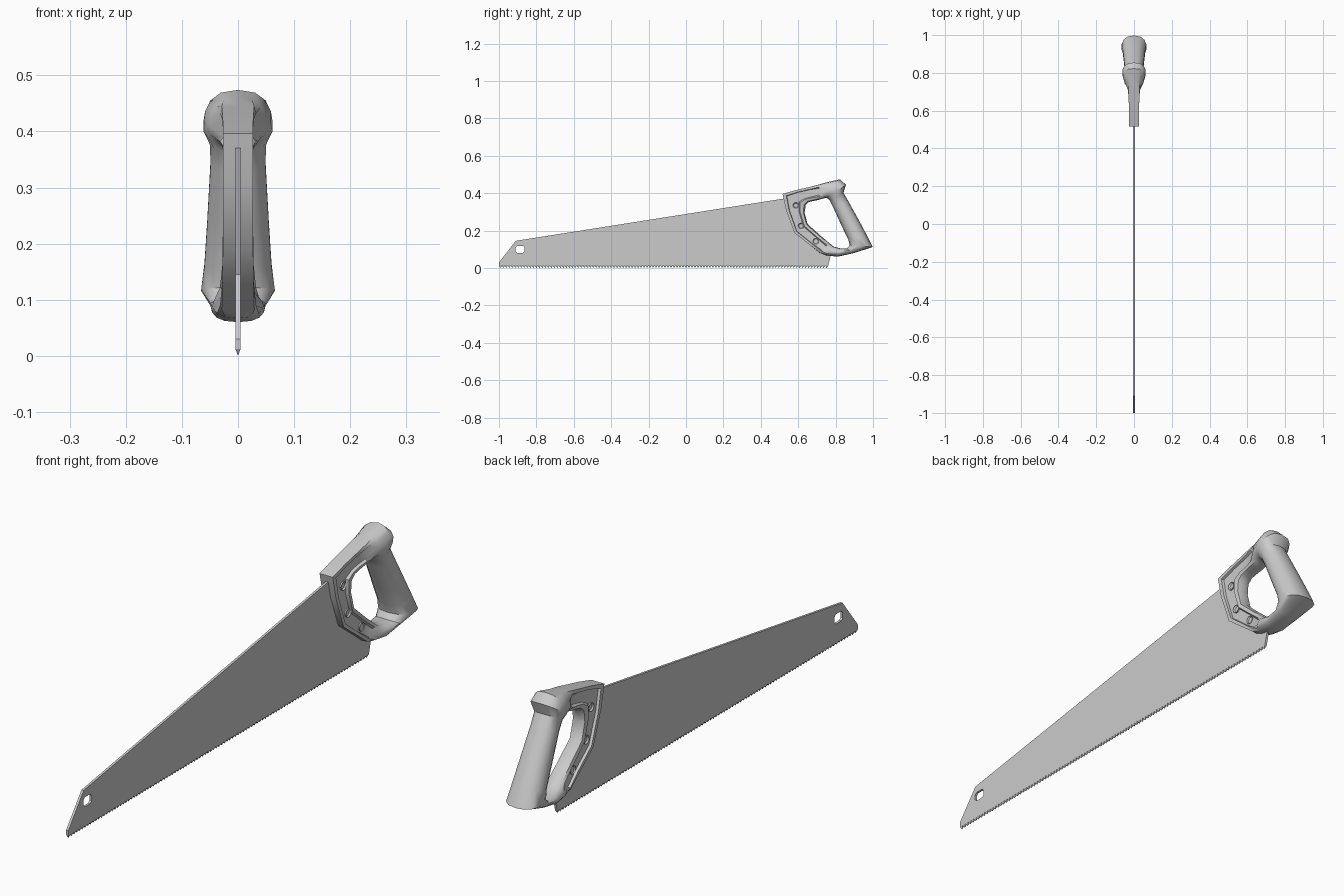
import bpy, bmesh, math
from mathutils import Matrix, Vector

cube = bpy.data.objects.get("Cube")
if cube:
    bpy.data.objects.remove(cube, do_unlink=True)

grey = bpy.data.materials.new("plain grey")
grey.use_nodes = True
COLOUR = (0.6, 0.6, 0.6, 1)
grey.diffuse_color = COLOUR
grey.node_tree.nodes["Principled BSDF"].inputs["Base Color"].default_value = COLOUR


def finish(name, bm, smooth=None):
    """Turn a bmesh into a named object with the shared material."""
    bmesh.ops.recalc_face_normals(bm, faces=bm.faces)
    mesh = bpy.data.meshes.new(name)
    bm.to_mesh(mesh)
    bm.free()
    mesh.materials.append(grey)
    obj = bpy.data.objects.new(name, mesh)
    bpy.context.collection.objects.link(obj)
    if smooth:
        bpy.ops.object.select_all(action='DESELECT')
        obj.select_set(True)
        bpy.context.view_layer.objects.active = obj
        bpy.ops.object.shade_smooth_by_angle(angle=math.radians(smooth))
    return obj


def plate(outline, half):
    """Extrude a y-z outline to both sides of x = 0."""
    bm = bmesh.new()
    face = bm.faces.new([bm.verts.new((-half, y, z)) for y, z in outline])
    out = bmesh.ops.extrude_face_region(bm, geom=[face])
    moved = [v for v in out["geom"] if isinstance(v, bmesh.types.BMVert)]
    bmesh.ops.translate(bm, verts=moved, vec=(2 * half, 0, 0))
    return bm


# Blade with a hanging hole near the toe
HALF = 0.0045
blade = finish("blade", plate([(-1, 0.012), (-1, 0.03), (-0.91, 0.145), (0.53, 0.372),
                               (0.59, 0.36), (0.62, 0.22), (0.75, 0.1), (0.772, 0.06),
                               (0.76, 0.012)], HALF))
hole = [(-0.887 + dy, 0.099 + dz) for dy, dz in
        [(-0.024, -0.01), (-0.016, -0.018), (0.016, -0.018), (0.024, -0.01),
         (0.024, 0.01), (0.016, 0.018), (-0.016, 0.018), (-0.024, 0.01)]]
cutter = finish("hole_cutter", plate(hole, 0.05))
cutter.hide_render = True
cutter.hide_set(True)
cut = blade.modifiers.new("hanging hole", 'BOOLEAN')
cut.object = cutter
cut.solver = 'EXACT'
bpy.context.view_layer.objects.active = blade
bpy.ops.object.modifier_apply(modifier=cut.name)
bpy.data.objects.remove(cutter, do_unlink=True)

# Row of pointed teeth along the lower edge
bm = bmesh.new()
COUNT = 110
pitch = 1.76 / COUNT
for i in range(COUNT):
    y = -1 + i * pitch
    base = [bm.verts.new((x, yy, 0.012)) for x, yy in
            [(-HALF, y), (HALF, y), (HALF, y + pitch), (-HALF, y + pitch)]]
    tip = bm.verts.new((0, y + pitch / 2, 0))
    bm.faces.new(base)
    for j in range(4):
        bm.faces.new((base[j], base[(j + 1) % 4], tip))
finish("teeth", bm)

# Handle: rings around the hand opening, each
# (outer y, outer z, inner y, inner z, half width, share of panel section)
STATIONS = [
    (0.76, 0.46, 0.735, 0.372, 0.05, 0),
    (0.71, 0.446, 0.71, 0.364, 0.034, 0.7),
    (0.66, 0.433, 0.68, 0.358, 0.028, 1),
    (0.59, 0.417, 0.655, 0.352, 0.027, 1),
    (0.516, 0.396, 0.64, 0.335, 0.027, 1),
    (0.535, 0.31, 0.634, 0.295, 0.027, 1),
    (0.58, 0.187, 0.65, 0.235, 0.027, 1),
    (0.66, 0.125, 0.72, 0.172, 0.028, 1),
    (0.715, 0.081, 0.765, 0.134, 0.034, 0.7),
    (0.75, 0.067, 0.79, 0.114, 0.045, 0),
    (0.81, 0.06, 0.825, 0.105, 0.047, 0),
    (0.9, 0.08, 0.86, 0.103, 0.05, 0),
    (0.998, 0.112, 0.875, 0.122, 0.067, 0),
    (0.967, 0.175, 0.868, 0.15, 0.061, 0),
    (0.927, 0.25, 0.832, 0.225, 0.056, 0),
    (0.866, 0.36, 0.785, 0.328, 0.05, 0),
    (0.842, 0.402, 0.769, 0.36, 0.051, 0),
    (0.855, 0.445, 0.757, 0.372, 0.063, 0),
    (0.823, 0.474, 0.748, 0.374, 0.06, 0),
]
# Panel section: square rim, sunken panel, rounded bar at the opening
PANEL = [(0, 0), (0, 1), (0.16, 1), (0.19, 0.65), (0.7, 0.65), (0.76, 1), (0.93, 0.9), (1, 0)]
N = len(PANEL) - 1


def ring(bm, oy, oz, iy, iz, half, share):
    pts = []
    for i, (pt, pw) in enumerate(PANEL):
        a = math.pi * i / N
        t = (1 - math.cos(a)) / 2 * (1 - share) + pt * share
        w = max(0, math.sin(a)) ** 0.8 * (1 - share) + pw * share
        pts.append((half * w, oy + (iy - oy) * t, oz + (iz - oz) * t))
    pts += [(-x, y, z) for x, y, z in reversed(pts[1:-1])]
    return [bm.verts.new(p) for p in pts]


bm = bmesh.new()
rings = [ring(bm, *s) for s in STATIONS]
for a, b in zip(rings, rings[1:] + rings[:1]):
    for i in range(len(a)):
        j = (i + 1) % len(a)
        bm.faces.new((a[i], a[j], b[j], b[i]))
finish("handle", bm, 38)

# Screws through the sunken panel, with dished heads on both sides
for n, (y, z) in enumerate([(0.587, 0.335), (0.615, 0.225), (0.694, 0.143)]):
    bm = bmesh.new()
    place = Matrix.Translation((0, y, z)) @ Matrix.Rotation(math.pi / 2, 4, 'Y')
    bmesh.ops.create_cone(bm, cap_ends=True, segments=10, radius1=0.016, radius2=0.016,
                          depth=0.046, matrix=place)
    caps = [f for f in bm.faces if len(f.verts) > 4]
    bmesh.ops.inset_individual(bm, faces=caps, thickness=0.005)
    for f in caps:
        shift = Vector((-0.006 if f.calc_center_median().x > 0 else 0.006, 0, 0))
        bmesh.ops.translate(bm, verts=f.verts[:], vec=shift)
    finish(f"screw_{n + 1}", bm, 38)
